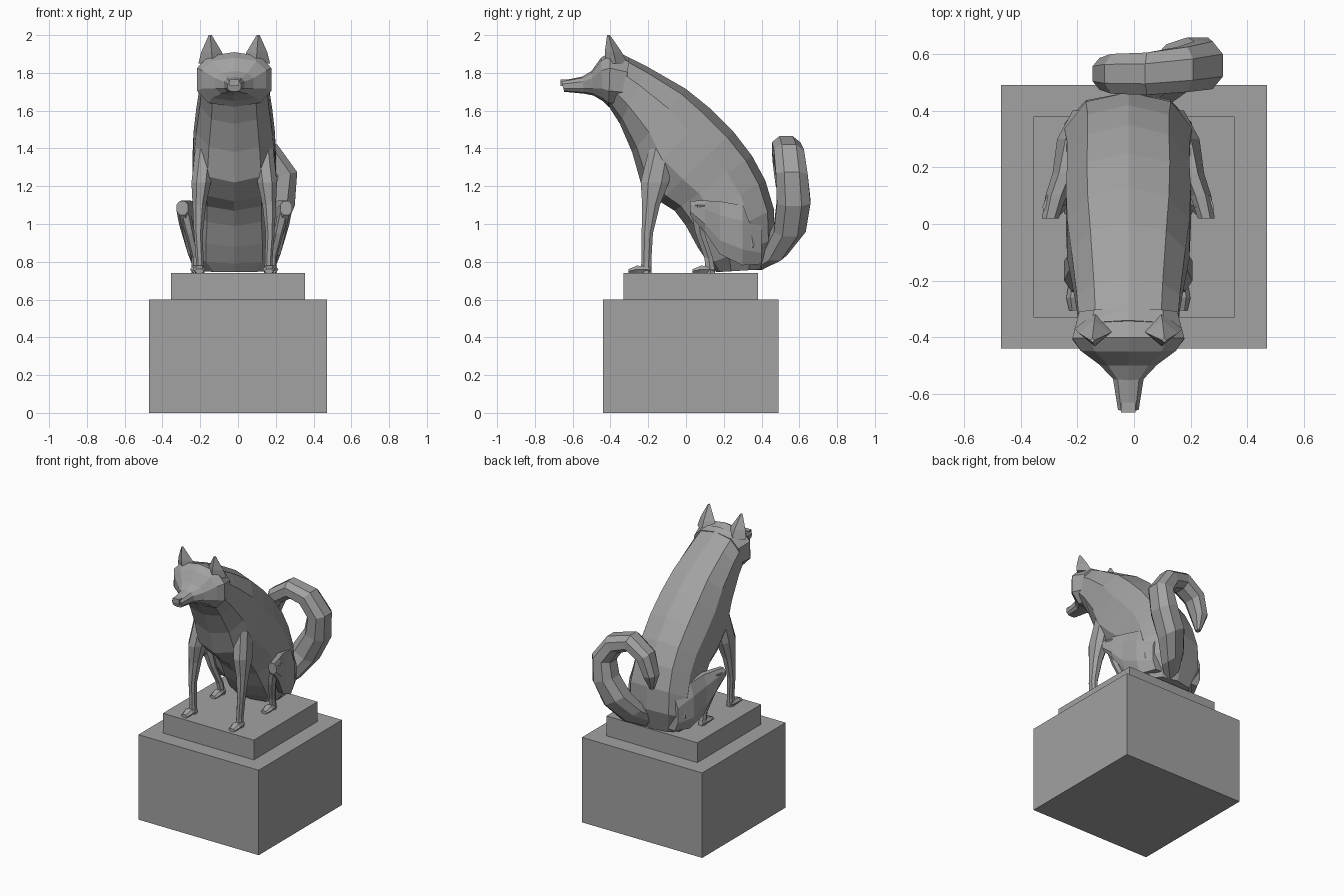
import bpy
import bmesh
from math import cos, sin, tau, copysign
from mathutils import Vector

default_cube = bpy.data.objects.get("Cube")
if default_cube:
    bpy.data.objects.remove(default_cube, do_unlink=True)

MID = -0.02  # x of the animal's plane of symmetry

stone = bpy.data.materials.new("grey stone")
stone.use_nodes = True
stone.diffuse_color = (0.36, 0.36, 0.36, 1)
stone.node_tree.nodes["Principled BSDF"].inputs["Base Color"].default_value = stone.diffuse_color


def finish(name, bm):
    """Turn a bmesh into a flat-shaded stone object."""
    bmesh.ops.recalc_face_normals(bm, faces=bm.faces)
    mesh = bpy.data.meshes.new(name)
    bm.to_mesh(mesh)
    bm.free()
    mesh.materials.append(stone)
    obj = bpy.data.objects.new(name, mesh)
    bpy.context.collection.objects.link(obj)
    return obj


def block(name, low, high):
    """Box between two opposite corners."""
    bm = bmesh.new()
    bmesh.ops.create_cube(bm, size=1)
    for v in bm.verts:
        v.co = [l if c < 0 else h for c, l, h in zip(v.co, low, high)]
    return finish(name, bm)


def power(value, exponent):
    return copysign(abs(value) ** exponent, value)


def loft(name, rings, sides=8, exponent=0.85, turn=0.0):
    """Skin rings given as (centre, first half axis, second half axis)."""
    bm = bmesh.new()
    loops = []
    for centre, a, b in rings:
        loop = []
        for i in range(sides):
            t = tau * (i + turn) / sides
            point = (Vector(centre) + Vector(a) * power(cos(t), exponent)
                     + Vector(b) * power(sin(t), exponent))
            loop.append(bm.verts.new(point))
        loops.append(loop)
    for one, two in zip(loops, loops[1:]):
        for i in range(sides):
            j = (i + 1) % sides
            bm.faces.new((one[i], one[j], two[j], two[i]))
    bm.faces.new(loops[0])
    bm.faces.new(loops[-1])
    return finish(name, bm)


def level_rings(side, rows):
    """Horizontal rings from rows of (offset, y, z, x radius, y radius)."""
    return [((MID + side * o, y, z), (rx, 0, 0), (0, ry, 0)) for o, y, z, rx, ry in rows]


def upright_rings(side, rows):
    """Rings facing the front from rows of (offset, y, z, x radius, z radius)."""
    return [((MID + side * o, y, z), (0, 0, rz), (rx, 0, 0)) for o, y, z, rx, rz in rows]


def profile_rings(rows):
    """Rings between an upper and a lower (y, z) outline point, with half width."""
    rings = []
    for top, bottom, width in rows:
        upper, lower = Vector((MID, *top)), Vector((MID, *bottom))
        rings.append(((upper + lower) / 2, (upper - lower) / 2, (width, 0, 0)))
    return rings


# Pedestal
block("pedestal_base", (-0.47, -0.44, 0), (0.47, 0.49, 0.6))
block("pedestal_step", (-0.355, -0.33, 0.6), (0.355, 0.38, 0.74))

# Sloping body from neck to rump
loft("body", profile_rings([
    ((-0.34, 1.9), (-0.42, 1.64), 0.18),
    ((-0.2, 1.83), (-0.35, 1.53), 0.19),
    ((0, 1.715), (-0.285, 1.38), 0.21),
    ((0.13, 1.61), (-0.24, 1.22), 0.225),
    ((0.25, 1.49), (-0.14, 1.12), 0.23),
    ((0.35, 1.36), (-0.06, 1.07), 0.225),
    ((0.42, 1.23), (0, 0.99), 0.225),
    ((0.465, 1.08), (0.06, 0.88), 0.235),
    ((0.465, 0.92), (0.12, 0.79), 0.235),
    ((0.41, 0.76), (0.16, 0.745), 0.17),
]), sides=10)

# Head tapering into the muzzle
loft("head", profile_rings([
    ((-0.3, 1.88), (-0.33, 1.62), 0.18),
    ((-0.4, 1.91), (-0.41, 1.62), 0.205),
    ((-0.45, 1.88), (-0.44, 1.65), 0.175),
    ((-0.5, 1.81), (-0.49, 1.68), 0.105),
    ((-0.55, 1.78), (-0.54, 1.69), 0.056),
    ((-0.66, 1.758), (-0.645, 1.7), 0.038),
]), sides=10, exponent=0.75)
block("nose", (MID - 0.025, -0.665, 1.73), (MID + 0.025, -0.63, 1.765))

# Curled tail: flattened tube swept along a loop
tail_path = [
    (0, 0.38, 0.8, 0.06, 0.05),
    (0.07, 0.47, 0.86, 0.09, 0.07),
    (0.15, 0.55, 0.98, 0.095, 0.09),
    (0.225, 0.57, 1.12, 0.085, 0.095),
    (0.245, 0.56, 1.26, 0.075, 0.09),
    (0.17, 0.545, 1.37, 0.068, 0.085),
    (0.05, 0.53, 1.405, 0.065, 0.08),
    (-0.06, 0.53, 1.33, 0.06, 0.075),
    (-0.1, 0.53, 1.21, 0.05, 0.06),
    (-0.1, 0.52, 1.11, 0.015, 0.02),
]
tail_rings = []
for i, (x, y, z, thick, deep) in enumerate(tail_path):
    before = Vector(tail_path[max(i - 1, 0)][:3])
    after = Vector(tail_path[min(i + 1, len(tail_path) - 1)][:3])
    across = (after - before).cross(Vector((0, 1, 0))).normalized()
    tail_rings.append(((x, y, z), across * thick, (0, deep, 0)))
loft("tail", tail_rings, turn=0.5)

# Paired parts
for word, side in (("left", 1), ("right", -1)):
    loft(word + "_ear", level_rings(side, [
        (0.115, -0.37, 1.85, 0.075, 0.06),
        (0.12, -0.385, 1.91, 0.055, 0.045),
        (0.127, -0.41, 2, 0.008, 0.008),
    ]), sides=4, exponent=1)
    loft(word + "_front_leg", level_rings(side, [
        (0.155, -0.13, 1.4, 0.055, 0.07),
        (0.175, -0.165, 1.22, 0.055, 0.08),
        (0.185, -0.185, 1.1, 0.038, 0.05),
        (0.19, -0.205, 0.95, 0.025, 0.032),
        (0.182, -0.21, 0.8, 0.021, 0.028),
        (0.182, -0.212, 0.74, 0.027, 0.03),
    ]), turn=0.5)
    loft(word + "_thigh", upright_rings(side, [
        (0.15, 0.4, 0.9, 0.05, 0.12),
        (0.195, 0.3, 0.94, 0.06, 0.17),
        (0.225, 0.18, 0.98, 0.045, 0.15),
        (0.255, 0.1, 1.04, 0.04, 0.09),
        (0.275, 0.02, 1.085, 0.032, 0.04),
    ]), turn=0.5)
    loft(word + "_shin", level_rings(side, [
        (0.27, 0.06, 1.1, 0.033, 0.045),
        (0.235, 0.075, 0.95, 0.025, 0.028),
        (0.205, 0.12, 0.82, 0.02, 0.025),
        (0.2, 0.13, 0.74, 0.025, 0.028),
    ]), sides=6)
    for part, offset, heel in (("_front_paw", 0.185, -0.19), ("_hind_paw", 0.2, 0.15)):
        loft(word + part, upright_rings(side, [
            (offset, heel, 0.758, 0.022, 0.02),
            (offset, heel - 0.07, 0.76, 0.034, 0.022),
            (offset, heel - 0.115, 0.75, 0.024, 0.012),
        ]), sides=6, turn=0.5)
